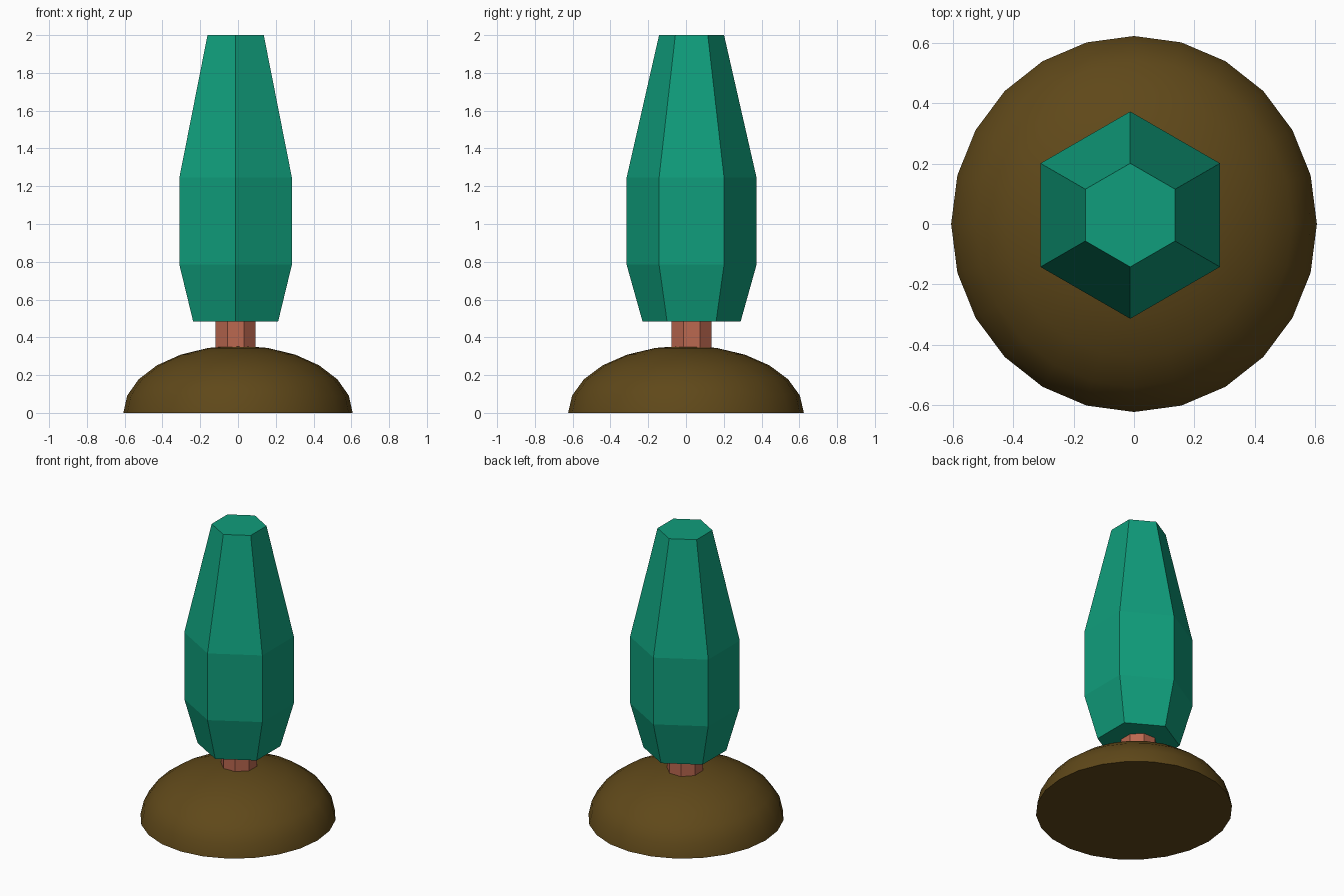
import bpy, bmesh, math

if "Cube" in bpy.data.objects:
    bpy.data.objects.remove(bpy.data.objects["Cube"])


def finish(bm, name, color, smooth=False):
    bmesh.ops.recalc_face_normals(bm, faces=bm.faces)
    mesh = bpy.data.meshes.new(name)
    bm.to_mesh(mesh)
    bm.free()
    obj = bpy.data.objects.new(name, mesh)
    bpy.context.collection.objects.link(obj)
    mat = bpy.data.materials.new(name + "_color")
    mat.diffuse_color = (*color, 1)
    mat.use_nodes = True
    mat.node_tree.nodes["Principled BSDF"].inputs["Base Color"].default_value = mat.diffuse_color
    mesh.materials.append(mat)
    if smooth:
        bpy.ops.object.select_all(action='DESELECT')
        obj.select_set(True)
        bpy.context.view_layer.objects.active = obj
        bpy.ops.object.shade_smooth_by_angle(angle=math.radians(40))
    return obj


def lofted_prism(name, center, sides, turn, profile, color):
    """Stack of regular polygons given as (radius, z), capped at both ends."""
    bm = bmesh.new()
    rings = []
    for r, z in profile:
        rings.append([bm.verts.new((center[0] + r * math.cos(turn + math.tau * i / sides),
                                    center[1] + r * math.sin(turn + math.tau * i / sides), z))
                      for i in range(sides)])
    for a, b in zip(rings, rings[1:]):
        for i in range(sides):
            j = (i + 1) % sides
            bm.faces.new((a[i], a[j], b[j], b[i]))
    bm.faces.new(rings[0][::-1])
    bm.faces.new(rings[-1])
    return finish(bm, name, color)


# Earth mound: squashed sphere cut at the ground, flat underside
bm = bmesh.new()
bmesh.ops.create_uvsphere(bm, u_segments=24, v_segments=12, radius=1)
bmesh.ops.scale(bm, vec=(0.607, 0.624, 0.356), verts=bm.verts)
bmesh.ops.delete(bm, geom=[v for v in bm.verts if v.co.z < -0.001], context='VERTS')
bmesh.ops.contextual_create(bm, geom=[e for e in bm.edges if e.is_boundary])
finish(bm, "mound", (0.115, 0.065, 0.010), smooth=True)

# Trunk: short octagonal post
axis = (-0.0125, 0.0295)
lofted_prism("trunk", axis, 8, math.pi / 8,
             [(0.115, 0.30), (0.115, 0.52)], (0.50, 0.14, 0.08))

# Foliage: tapered hexagonal crown
lofted_prism("foliage", axis, 6, math.pi / 2,
             [(0.26, 0.485), (0.344, 0.785), (0.344, 1.245), (0.172, 2.0)],
             (0.005, 0.34, 0.20))
